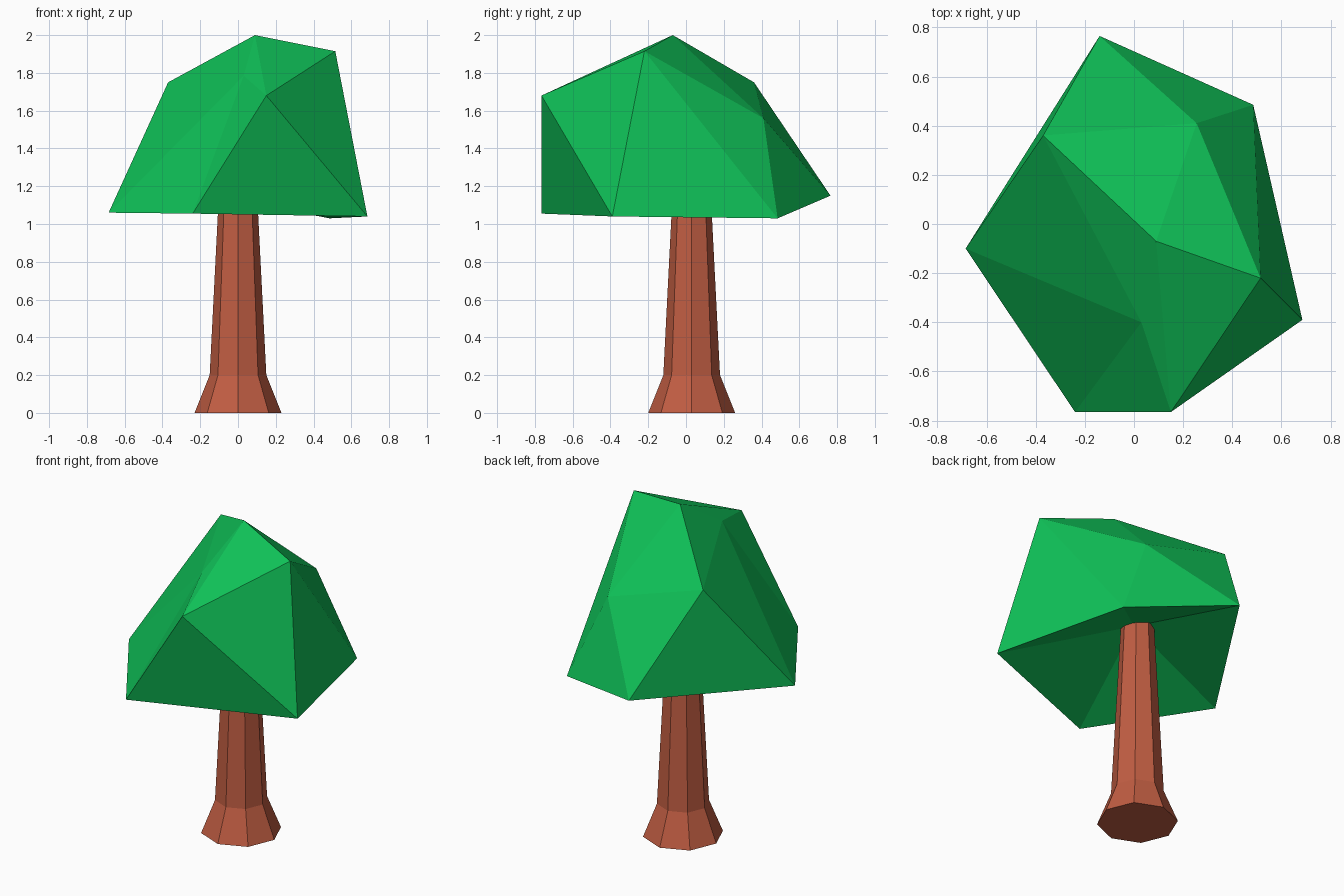
import bpy, bmesh
from math import cos, sin, pi

if "Cube" in bpy.data.objects:
    bpy.data.objects.remove(bpy.data.objects["Cube"])


def make_object(name, bm, color):
    bmesh.ops.recalc_face_normals(bm, faces=bm.faces[:])
    mesh = bpy.data.meshes.new(name)
    bm.to_mesh(mesh)
    bm.free()
    mat = bpy.data.materials.new(name + "_color")
    mat.diffuse_color = color
    mat.use_nodes = True
    mat.node_tree.nodes["Principled BSDF"].inputs["Base Color"].default_value = mat.diffuse_color
    mesh.materials.append(mat)
    obj = bpy.data.objects.new(name, mesh)
    bpy.context.collection.objects.link(obj)
    return obj


def ring(bm, points):
    return [bm.verts.new(p) for p in points]


# Trunk: eight-sided, flared at the foot, tapering up into the canopy
bm = bmesh.new()
N = 8
profile = [(0.23, 0.0), (0.15, 0.2), (0.09, 1.38)]
rings = [ring(bm, [(r * cos(2 * pi * i / N), 0.03 + r * sin(2 * pi * i / N), z)
                   for i in range(N)]) for r, z in profile]
for low, high in zip(rings, rings[1:]):
    for i in range(N):
        j = (i + 1) % N
        bm.faces.new((low[i], low[j], high[j], high[i]))
bm.faces.new(rings[0][::-1])
bm.faces.new(rings[-1])
make_object("trunk", bm, (0.53, 0.11, 0.055, 1))

# Canopy: an irregular icosahedron (two staggered rings of five and two poles),
# with the lower pole pushed up to make a hollow underside
bm = bmesh.new()
top = bm.verts.new((0.09, -0.07, 2.0))
hollow = bm.verts.new((0.0, 0.0, 1.3))
upper = ring(bm, [(0.15, -0.765, 1.68), (0.515, -0.22, 1.915), (0.255, 0.41, 1.56),
                  (-0.37, 0.36, 1.75), (0.03, -0.40, 1.785)])
lower = ring(bm, [(0.685, -0.39, 1.04), (0.485, 0.485, 1.03), (-0.14, 0.765, 1.15),
                  (-0.685, -0.10, 1.06), (-0.24, -0.765, 1.055)])
for i in range(5):
    j = (i + 1) % 5
    bm.faces.new((top, upper[i], upper[j]))
    bm.faces.new((upper[i], lower[i], upper[j]))
    bm.faces.new((lower[i], lower[j], upper[j]))
    bm.faces.new((hollow, lower[j], lower[i]))
make_object("canopy", bm, (0.005, 0.55, 0.10, 1))
